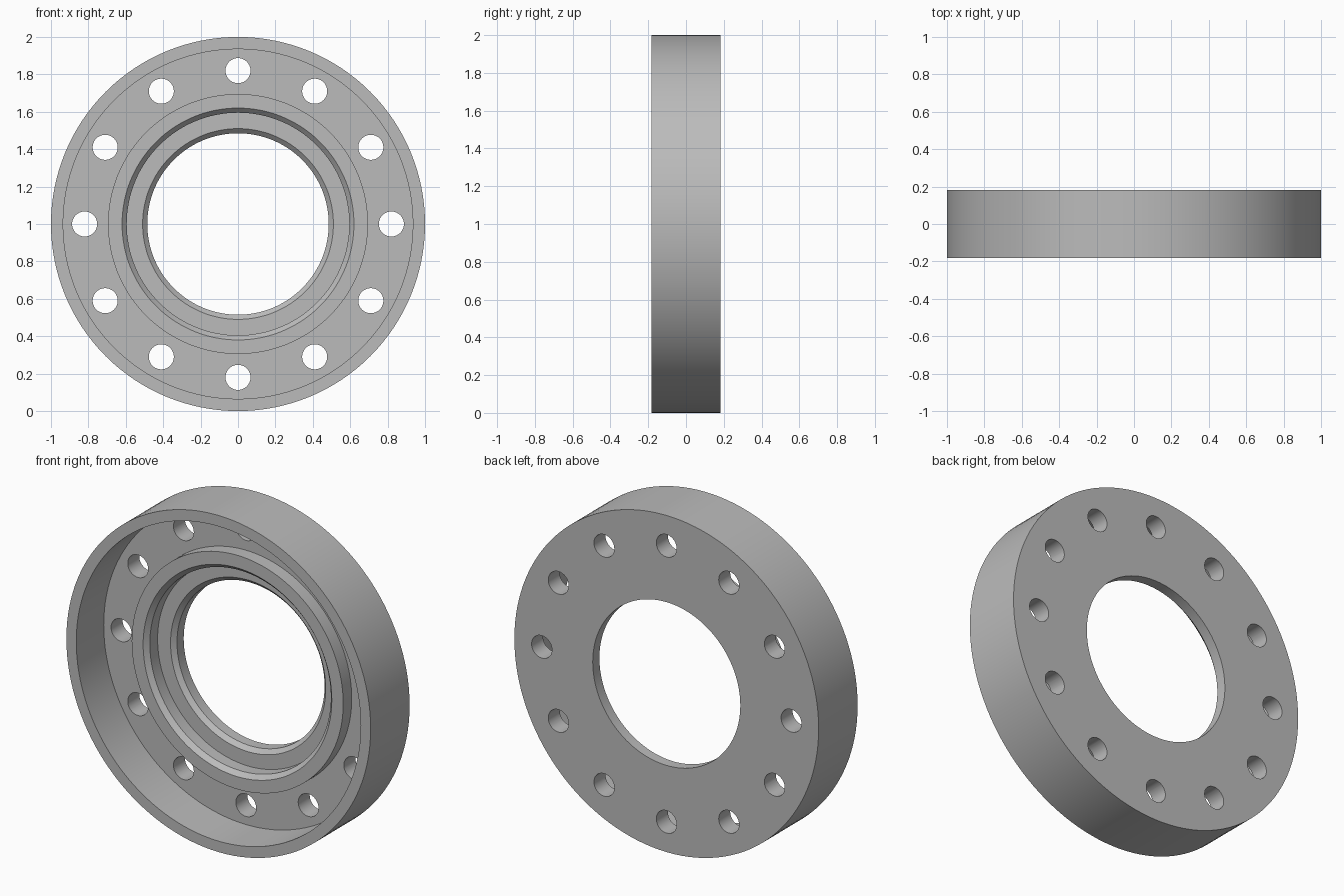
import bpy
import bmesh
from math import pi, cos, sin, radians
from mathutils import Matrix, Vector

default_cube = bpy.data.objects.get("Cube")
if default_cube:
    bpy.data.objects.remove(default_cube, do_unlink=True)

CENTRE = Vector((0, 0, 1))
HALF = 0.183          # half of the flange thickness
SEGMENTS = 128

steel = bpy.data.materials.new("plain grey steel")
steel.use_nodes = True
grey = (0.5, 0.5, 0.5, 1)
steel.diffuse_color = grey
steel.node_tree.nodes["Principled BSDF"].inputs["Base Color"].default_value = grey


def make_object(name, bm):
    mesh = bpy.data.meshes.new(name)
    bm.to_mesh(mesh)
    bm.free()
    mesh.materials.append(steel)
    obj = bpy.data.objects.new(name, mesh)
    bpy.context.collection.objects.link(obj)
    return obj


# Flange body: closed cross-section (radius, y) turned around the y axis
profile = [
    (1.0, HALF), (1.0, -HALF), (0.935, -HALF),    # outer wall and rim
    (0.935, 0.075), (0.695, 0.075),               # recessed bolt floor
    (0.695, -0.005), (0.62, -0.005),              # raised hub ring
    (0.595, 0.022), (0.595, 0.095),               # chamfer and counterbore
    (0.51, 0.095), (0.485, 0.12),                 # seat and inner chamfer
    (0.485, HALF),                                # through bore
]
bm = bmesh.new()
verts = [bm.verts.new((r, y, CENTRE.z)) for r, y in profile]
edges = [bm.edges.new((a, b)) for a, b in zip(verts, verts[1:] + verts[:1])]
bmesh.ops.spin(bm, geom=verts + edges, cent=CENTRE, axis=(0, 1, 0),
               angle=2 * pi, steps=SEGMENTS, use_duplicate=False)
bmesh.ops.remove_doubles(bm, verts=bm.verts[:], dist=0.0001)
bmesh.ops.recalc_face_normals(bm, faces=bm.faces[:])
flange = make_object("flange_body", bm)

# Twelve bolt holes on one pitch circle
bm = bmesh.new()
for i in range(12):
    a = radians(30 * i)
    spot = CENTRE + 0.82 * Vector((cos(a), 0, sin(a)))
    bmesh.ops.create_cone(
        bm, cap_ends=True, segments=40, radius1=0.067, radius2=0.067, depth=1,
        matrix=Matrix.Translation(spot) @ Matrix.Rotation(pi / 2, 4, "X"))
cutter = make_object("bolt_hole_cutter", bm)
cutter.hide_render = True

cut = flange.modifiers.new("bolt holes", "BOOLEAN")
cut.operation = "DIFFERENCE"
cut.solver = "EXACT"
cut.object = cutter

bpy.ops.object.select_all(action="DESELECT")
flange.select_set(True)
bpy.context.view_layer.objects.active = flange
bpy.ops.object.modifier_apply(modifier=cut.name)
bpy.data.objects.remove(cutter, do_unlink=True)
bpy.ops.object.shade_smooth_by_angle(angle=radians(30))
